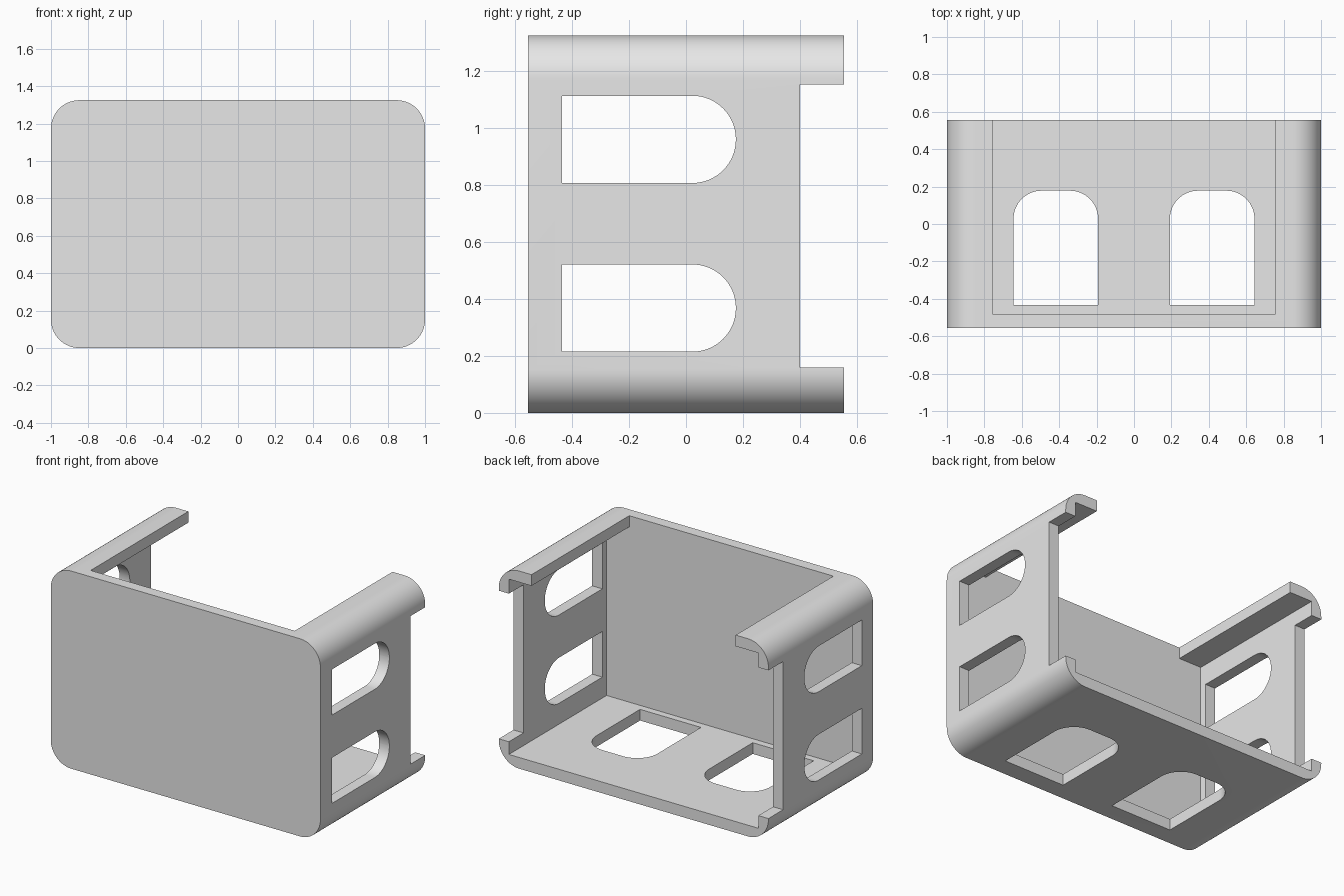
import bpy
import bmesh
from math import sin, cos, pi, radians
from mathutils import Vector

if "Cube" in bpy.data.objects:
    bpy.data.objects.remove(bpy.data.objects["Cube"], do_unlink=True)

WIDTH, DEPTH, HEIGHT = 2.0, 1.11, 1.325
WALL, CORNER = 0.075, 0.152
HX, HY = WIDTH / 2, DEPTH / 2
OUT = 0.2  # how far cutters run past the body

grey = bpy.data.materials.new("plain grey")
grey.use_nodes = True
colour = (0.8, 0.8, 0.8, 1)
grey.diffuse_color = colour
grey.node_tree.nodes["Principled BSDF"].inputs["Base Color"].default_value = colour


def rounded_rect(u0, u1, v0, v1, radii, steps=16):
    """Outline points; radii run from the low-low corner counter-clockwise."""
    corners = ((u0, v0, 1, 1), (u1, v0, -1, 1), (u1, v1, -1, -1), (u0, v1, 1, -1))
    points = []
    for i, ((u, v, su, sv), r) in enumerate(zip(corners, radii)):
        if not r:
            points.append((u, v))
            continue
        for k in range(steps + 1):
            a = pi + (i + k / steps) * pi / 2
            points.append((u + su * r + r * cos(a), v + sv * r + r * sin(a)))
    return points


def prism(name, outline, place, direction):
    """Extrude an outline, laid out in space by place(u, v), along direction."""
    bm = bmesh.new()
    face = bm.faces.new([bm.verts.new(place(u, v)) for u, v in outline])
    new = bmesh.ops.extrude_face_region(bm, geom=[face])["geom"]
    bmesh.ops.translate(bm, vec=Vector(direction),
                        verts=[g for g in new if isinstance(g, bmesh.types.BMVert)])
    bmesh.ops.recalc_face_normals(bm, faces=bm.faces)
    mesh = bpy.data.meshes.new(name)
    bm.to_mesh(mesh)
    bm.free()
    obj = bpy.data.objects.new(name, mesh)
    bpy.context.collection.objects.link(obj)
    return obj


def box(name, x, y, z):
    return prism(name, rounded_rect(*x, *y, (0, 0, 0, 0)),
                 lambda u, v: (u, v, z[0]), (0, 0, z[1] - z[0]))


# Rounded body, front to back
body = prism("open_housing",
             rounded_rect(-HX, HX, 0, HEIGHT, (CORNER,) * 4),
             lambda u, v: (u, -HY, v), (0, DEPTH, 0))
body.data.materials.append(grey)

# Cavity open at the back, top opening and notches behind the side walls
front_inside = -HY + WALL
cutters = [
    box("cavity_cutter", (-HX + WALL, HX - WALL), (front_inside, HY + OUT),
        (WALL, HEIGHT - WALL)),
    box("top_opening_cutter", (-0.757, 0.757), (front_inside, HY + OUT),
        (HEIGHT / 2, HEIGHT + OUT)),
    box("back_notch_cutter", (-HX - OUT, HX + OUT), (0.4, HY + OUT), (0.16, 1.153)),
]

# Side windows with a round back end, cut through both walls
for z in (0.368, 0.96):
    cutters.append(prism("side_window_cutter",
                         rounded_rect(-0.435, 0.175, z - 0.153, z + 0.153,
                                      (0, 0.1525, 0.1525, 0)),
                         lambda u, v: (-HX - OUT, u, v), (WIDTH + 2 * OUT, 0, 0)))

# Floor windows with rounded back corners
for x in (-0.418, 0.418):
    cutters.append(prism("floor_window_cutter",
                         rounded_rect(x - 0.226, x + 0.226, -0.433, 0.178,
                                      (0, 0, 0.15, 0.15)),
                         lambda u, v: (u, v, -OUT), (0, 0, 2 * OUT)))

bpy.ops.object.select_all(action="DESELECT")
bpy.context.view_layer.objects.active = body
body.select_set(True)
for cutter in cutters:
    cutter.hide_render = True
    mod = body.modifiers.new("cut", "BOOLEAN")
    mod.operation = "DIFFERENCE"
    mod.solver = "EXACT"
    mod.object = cutter
    bpy.ops.object.modifier_apply(modifier=mod.name)
    bpy.data.objects.remove(cutter, do_unlink=True)

bpy.ops.object.shade_smooth_by_angle(angle=radians(30))
